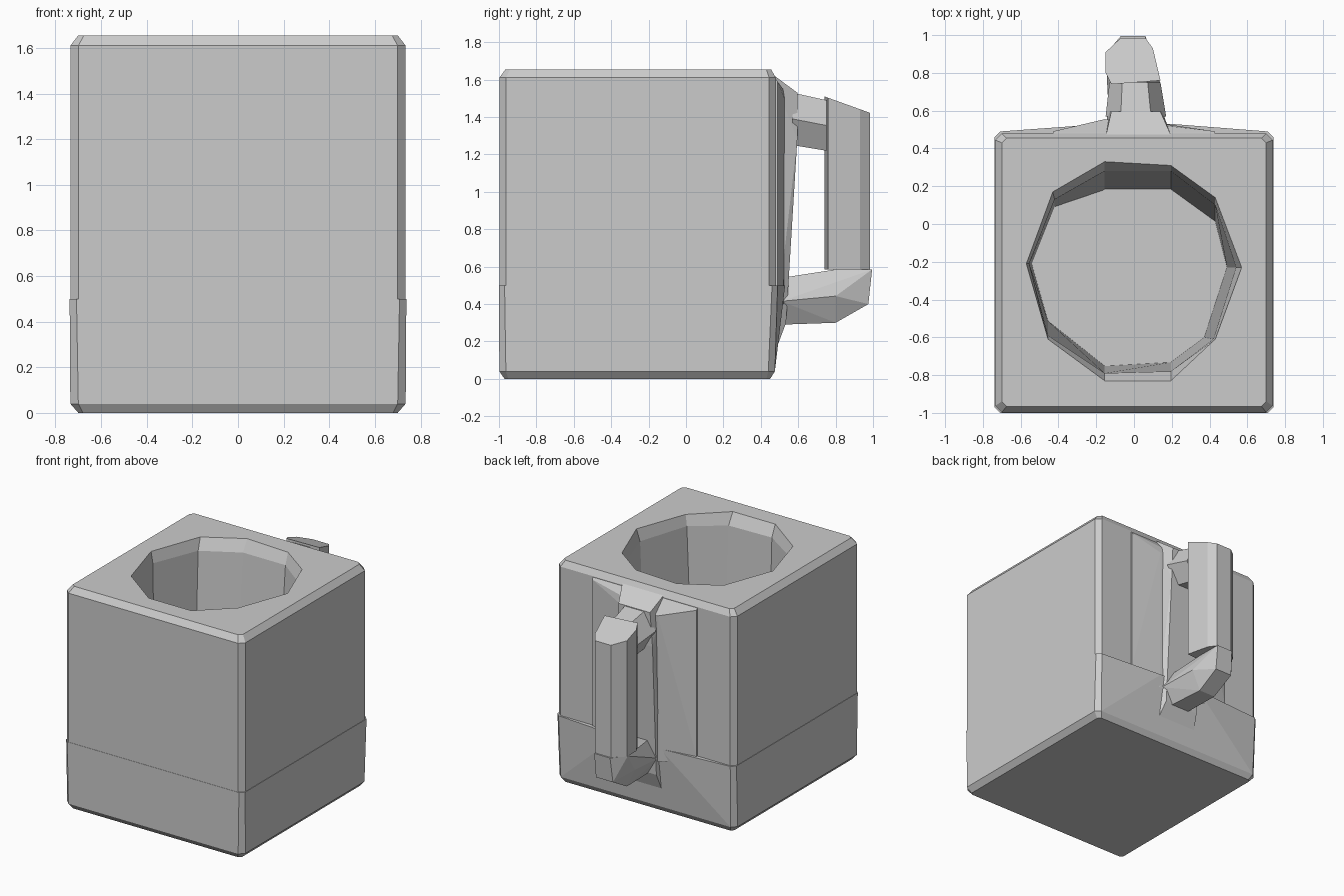
import bpy, bmesh

if "Cube" in bpy.data.objects:
    bpy.data.objects.remove(bpy.data.objects["Cube"])


def finish(name, bm):
    bmesh.ops.recalc_face_normals(bm, faces=bm.faces[:])
    mesh = bpy.data.meshes.new(name)
    bm.to_mesh(mesh)
    bm.free()
    obj = bpy.data.objects.new(name, mesh)
    bpy.context.collection.objects.link(obj)
    return obj


def hull(name, points):
    """Faceted convex chunk around a few points."""
    bm = bmesh.new()
    for p in points:
        bm.verts.new(p)
    res = bmesh.ops.convex_hull(bm, input=bm.verts[:])
    junk = [v for v in res["geom_interior"] if isinstance(v, bmesh.types.BMVert)]
    bmesh.ops.delete(bm, geom=junk, context='VERTS')
    return finish(name, bm)


def loft(name, rings):
    """Closed solid through equal-sized rings of 3D points."""
    bm = bmesh.new()
    rows = [[bm.verts.new(p) for p in r] for r in rings]
    n = len(rows[0])
    for a, b in zip(rows, rows[1:]):
        for i in range(n):
            j = (i + 1) % n
            bm.faces.new((a[i], a[j], b[j], b[i]))
    bm.faces.new(rows[0][::-1])
    bm.faces.new(rows[-1])
    return finish(name, bm)


def outline(x, y0, y1, c, z):
    """Rectangle with chamfered corners at height z."""
    pts = [(-x + c, y0), (x - c, y0), (x, y0 + c), (x, y1 - c),
           (x - c, y1), (-x + c, y1), (-x, y1 - c), (-x, y0 + c)]
    return [(px, py, z) for px, py in pts]


# Square cup wall above the floor, with chamfered corners and rim
body = loft("cup_wall", [outline(0.735, -0.998, 0.48, 0.035, 0.5),
                         outline(0.735, -0.998, 0.48, 0.035, 1.61),
                         outline(0.70, -0.965, 0.455, 0.025, 1.655)])

# Ten-sided opening: tapers down to the floor, flares at the rim
lip = [(-0.155, 0.33), (-0.43, 0.17), (-0.57, -0.21), (-0.455, -0.61), (-0.155, -0.83),
       (0.195, -0.83), (0.43, -0.61), (0.57, -0.23), (0.43, 0.14), (0.195, 0.31)]
neck = [(-0.155, 0.28), (-0.42, 0.13), (-0.555, -0.21), (-0.455, -0.59), (-0.155, -0.79),
        (0.195, -0.78), (0.42, -0.61), (0.54, -0.23), (0.43, 0.10), (0.195, 0.28)]
floor = [(-0.155, 0.18), (-0.42, 0.09), (-0.54, -0.21), (-0.455, -0.51), (-0.155, -0.75),
         (0.195, -0.73), (0.37, -0.60), (0.49, -0.23), (0.43, 0.01), (0.195, 0.18)]
cutter = loft("opening_cutter", [[(x, y, z) for x, y in r] for r, z in
                                 ((floor, 0.45), (neck, 1.57), (lip, 1.655), (lip, 1.8))])
cutter.hide_render = True
cutter.hide_viewport = True
mod = body.modifiers.new("opening", 'BOOLEAN')
mod.operation = 'DIFFERENCE'
mod.solver = 'EXACT'
mod.object = cutter

# Solid base block, whose top is the cup floor
hull("cup_base", outline(0.70, -0.97, 0.45, 0.02, 0.0)
     + outline(0.735, -0.998, 0.475, 0.035, 0.04)
     + outline(0.738, -1.0, 0.49, 0.03, 0.5)
     + [(-0.155, 0.53, 0.5), (0.195, 0.53, 0.5)])

# Raised back panel with sloping flanks that carries the handle
hull("back_panel", [(x, 0.46, z) for x in (-0.43, 0.43) for z in (0.45, 1.63)]
     + [(x, 0.49, z) for x in (-0.43, 0.43) for z in (0.5, 1.59)]
     + [(-0.155, 0.53, 0.4), (0.195, 0.52, 0.4),
        (-0.155, 0.555, 1.5), (0.195, 0.525, 1.5)])
hull("handle_mount", [(-0.15, 0.46, 1.63), (0.2, 0.46, 1.63),
                      (-0.15, 0.46, 0.1), (0.2, 0.46, 0.1),
                      (-0.12, 0.595, 1.53), (0.14, 0.595, 1.53),
                      (-0.14, 0.595, 1.28), (0.15, 0.595, 1.28),
                      (-0.13, 0.535, 0.3), (0.15, 0.535, 0.3)])


def section(y, x0, x1, z0, z1):
    """Six-sided handle section facing along y."""
    w, h = x1 - x0, (z0 + z1) / 2
    return [(x0, y, h), (x0 + w * .25, y, z1), (x1 - w * .25, y, z1),
            (x1, y, h), (x1 - w * .25, y, z0), (x0 + w * .25, y, z0)]


# Handle: upper arm, upright grip and lower arm
loft("handle_upper_arm", [section(0.57, -0.15, 0.17, 1.25, 1.53),
                          section(0.75, -0.13, 0.14, 1.22, 1.49)])

grip = [(-0.12, 0.74), (-0.15, 0.80), (-0.15, 0.91), (-0.07, 0.985),
        (0.06, 0.985), (0.10, 0.93), (0.14, 0.76)]
loft("handle_grip", [[(x, y, 0.585) for x, y in grip],
                     [(x, y, 1.51 - 0.36 * (y - 0.74)) for x, y in grip]])

hull("handle_lower_arm", section(0.51, -0.13, 0.17, 0.29, 0.54)
     + section(0.80, -0.14, 0.13, 0.30, 0.585)
     + [(-0.08, 0.975, 0.40), (0.06, 0.975, 0.40),
        (-0.07, 0.995, 0.585), (0.06, 0.995, 0.585), (-0.15, 0.9, 0.585)])
